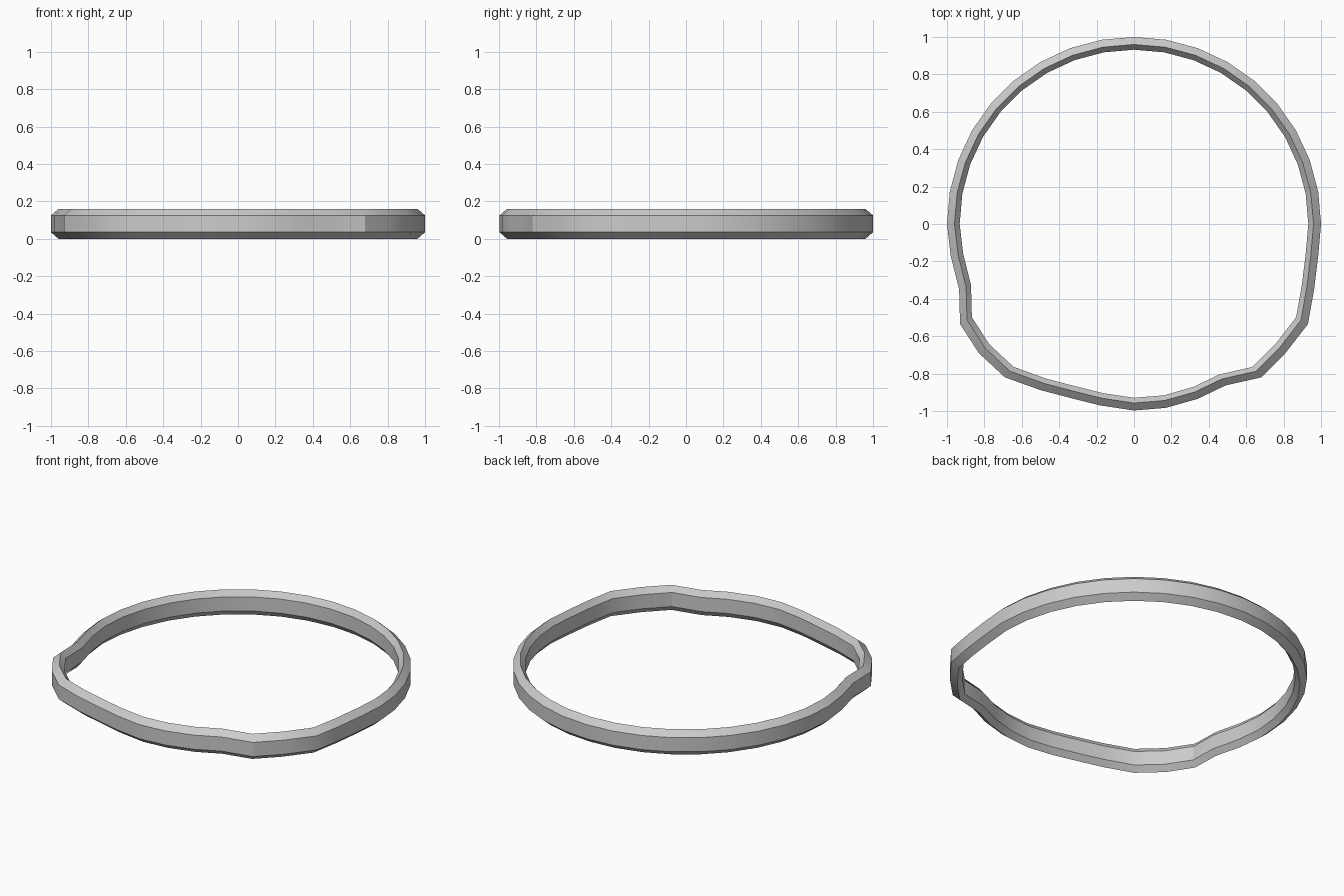
import bpy, bmesh, math

if "Cube" in bpy.data.objects:
    bpy.data.objects.remove(bpy.data.objects["Cube"])

# Plan outline: regular 36-gon for the back half, irregular dents in front
outline = [(math.cos(math.radians(10 * i)), math.sin(math.radians(10 * i))) for i in range(19)]
outline += [(-0.98, -0.17), (-0.935, -0.35), (-0.93, -0.535), (-0.83, -0.69),
            (-0.69, -0.82), (-0.5, -0.888), (-0.34, -0.93), (-0.18, -0.97),
            (0, -0.997), (0.17, -0.983), (0.34, -0.935), (0.49, -0.863),
            (0.68, -0.82), (0.81, -0.69), (0.93, -0.535), (0.963, -0.35),
            (0.985, -0.17)]

# Six-sided band section: (scale of outline, height)
section = [(1, 0.035), (1, 0.125), (0.96, 0.16), (0.932, 0.125), (0.932, 0.035), (0.96, 0)]

bm = bmesh.new()
rings = [[bm.verts.new((x * s, y * s, z)) for s, z in section] for x, y in outline]
for i, ring in enumerate(rings):
    following = rings[(i + 1) % len(rings)]
    for j in range(6):
        k = (j + 1) % 6
        bm.faces.new((ring[j], following[j], following[k], ring[k]))
bmesh.ops.recalc_face_normals(bm, faces=bm.faces)

# Dented ring band
mesh = bpy.data.meshes.new("ring_band")
bm.to_mesh(mesh)
bm.free()
band = bpy.data.objects.new("ring_band", mesh)
bpy.context.collection.objects.link(band)
bpy.context.view_layer.objects.active = band
band.select_set(True)
bpy.ops.object.shade_smooth_by_angle(angle=math.radians(30))
